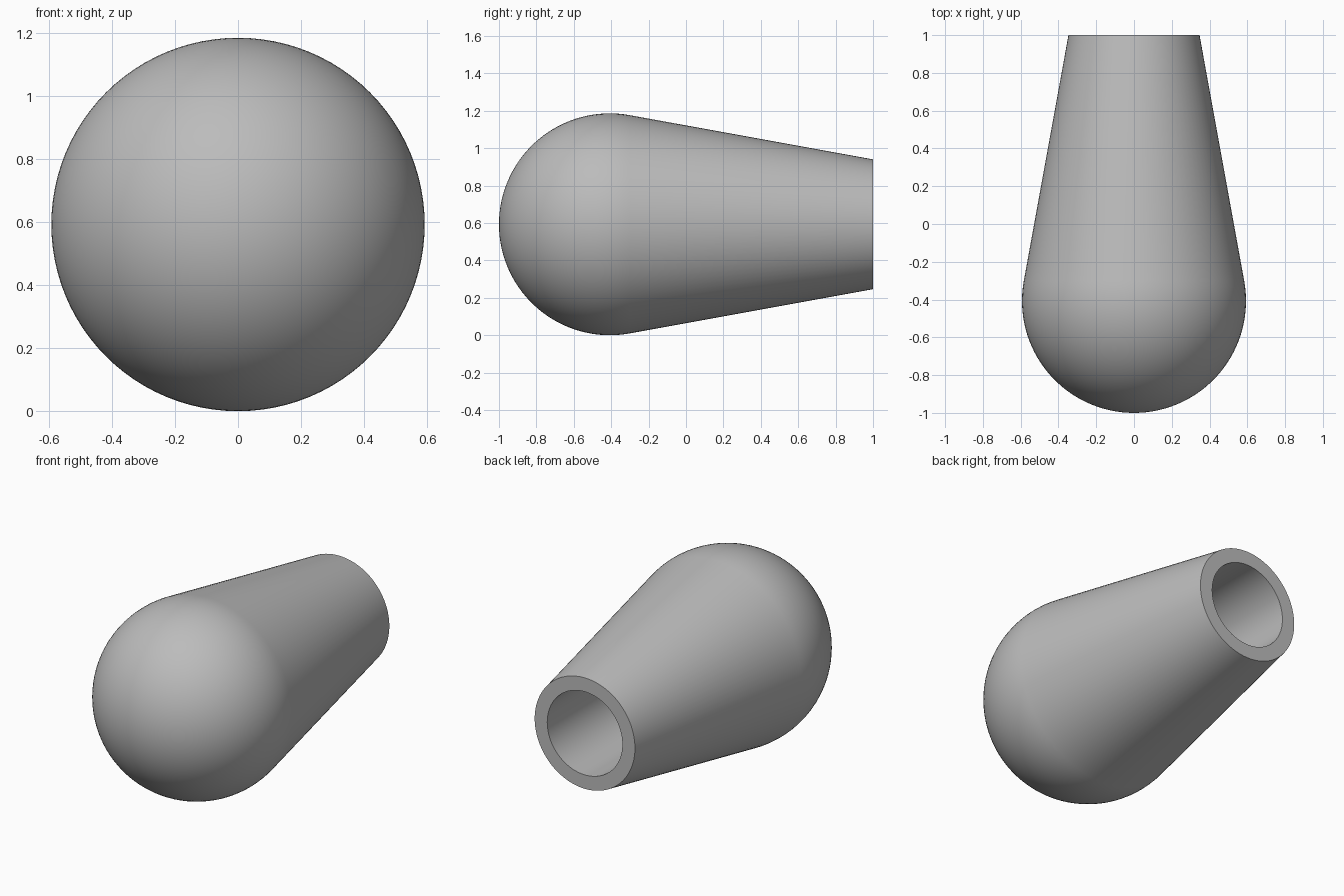
import bpy
import bmesh
from math import sin, cos, pi, radians
from mathutils import Matrix, Vector

cube = bpy.data.objects.get("Cube")
if cube:
    bpy.data.objects.remove(cube, do_unlink=True)

R = 0.593              # ball radius, also the height of the axis
CENTRE = R - 1         # ball centre along y
TAPER = radians(10.3)  # slope of the neck
END_R, BORE_R, BORE_END = 0.347, 0.26, -0.2
SEGMENTS, ARC = 96, 32

grey = bpy.data.materials.new("plain grey")
grey.use_nodes = True
colour = (0.5, 0.5, 0.5, 1)
grey.diffuse_color = colour
grey.node_tree.nodes["Principled BSDF"].inputs["Base Color"].default_value = colour

# Profile: round nose, tangent tapering neck, flat rim, blind bore
sweep = pi / 2 + TAPER
profile = [(R * sin(sweep * i / ARC), CENTRE - R * cos(sweep * i / ARC))
           for i in range(ARC + 1)]
profile += [(END_R, 1), (BORE_R, 1), (BORE_R, BORE_END), (0, BORE_END)]

# Spin the profile round the y axis
bm = bmesh.new()
verts = [bm.verts.new((r, y, 0)) for r, y in profile]
edges = [bm.edges.new(pair) for pair in zip(verts, verts[1:])]
bmesh.ops.spin(bm, geom=verts + edges, cent=(0, 0, 0), axis=(0, 1, 0),
               angle=2 * pi, steps=SEGMENTS, use_duplicate=False)
bmesh.ops.remove_doubles(bm, verts=bm.verts, dist=0.0001)
bmesh.ops.recalc_face_normals(bm, faces=bm.faces)
bmesh.ops.transform(bm, matrix=Matrix.Translation(Vector((0, 0, R))), verts=bm.verts)

mesh = bpy.data.meshes.new("knob")
bm.to_mesh(mesh)
bm.free()
mesh.materials.append(grey)
knob = bpy.data.objects.new("knob", mesh)
bpy.context.collection.objects.link(knob)

# Smooth sides with crisp rim edges
bpy.ops.object.select_all(action='DESELECT')
knob.select_set(True)
bpy.context.view_layer.objects.active = knob
bpy.ops.object.shade_smooth_by_angle(angle=radians(30))
